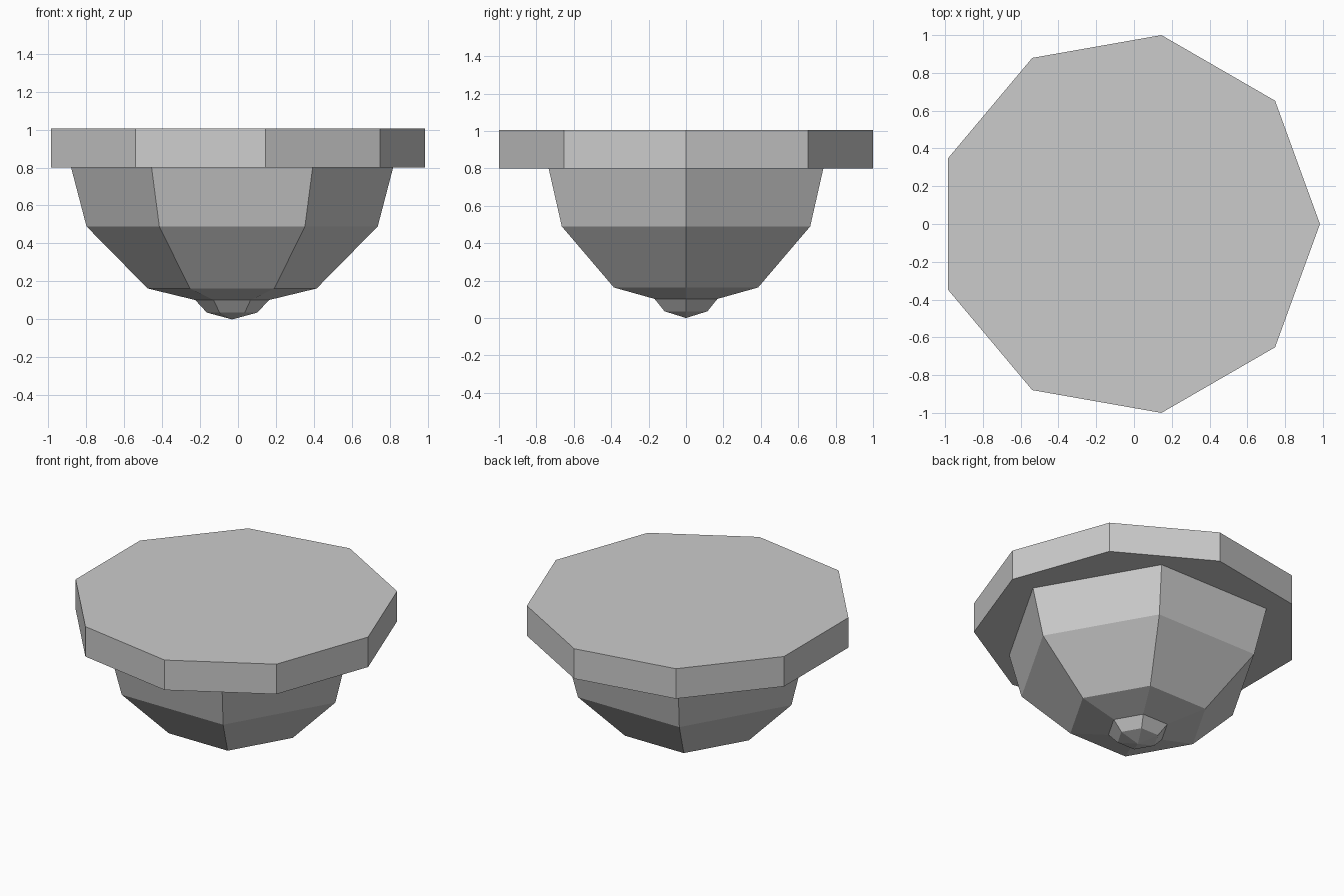
import bpy, bmesh
from math import cos, sin, pi

if "Cube" in bpy.data.objects:
    bpy.data.objects.remove(bpy.data.objects["Cube"])

CX = -0.031  # common axis of the odd-sided rim and the bowl


def lathe(name, sides, profile):
    """Closed faceted solid from (radius, z) pairs listed bottom to top."""
    bm = bmesh.new()
    rings = []
    for r, z in profile:
        if r == 0:
            rings.append([bm.verts.new((CX, 0, z))])
        else:
            rings.append([bm.verts.new((CX + r * cos(2 * pi * i / sides),
                                        r * sin(2 * pi * i / sides), z))
                          for i in range(sides)])
    for a, b in zip(rings, rings[1:]):
        for i in range(sides):
            j = (i + 1) % sides
            if len(a) == 1:
                bm.faces.new((a[0], b[j], b[i]))
            else:
                bm.faces.new((a[i], a[j], b[j], b[i]))
    for ring in (rings[0], rings[-1]):
        if len(ring) > 1:
            bm.faces.new(ring)
    bmesh.ops.recalc_face_normals(bm, faces=bm.faces)
    mesh = bpy.data.meshes.new(name)
    bm.to_mesh(mesh)
    bm.free()
    obj = bpy.data.objects.new(name, mesh)
    bpy.context.collection.objects.link(obj)
    return obj


# Nine-sided flat rim slab
lathe("rim", 9, [(1.0154, 0.80), (1.0154, 1.005)])

# Six-sided bowl below the rim
lathe("bowl", 6, [(0, 0.055), (0.445, 0.163), (0.767, 0.49), (0.848, 0.80)])

# Small six-sided knob at the bottom
lathe("bottom_knob", 6, [(0, 0), (0.133, 0.036), (0.194, 0.102)])
